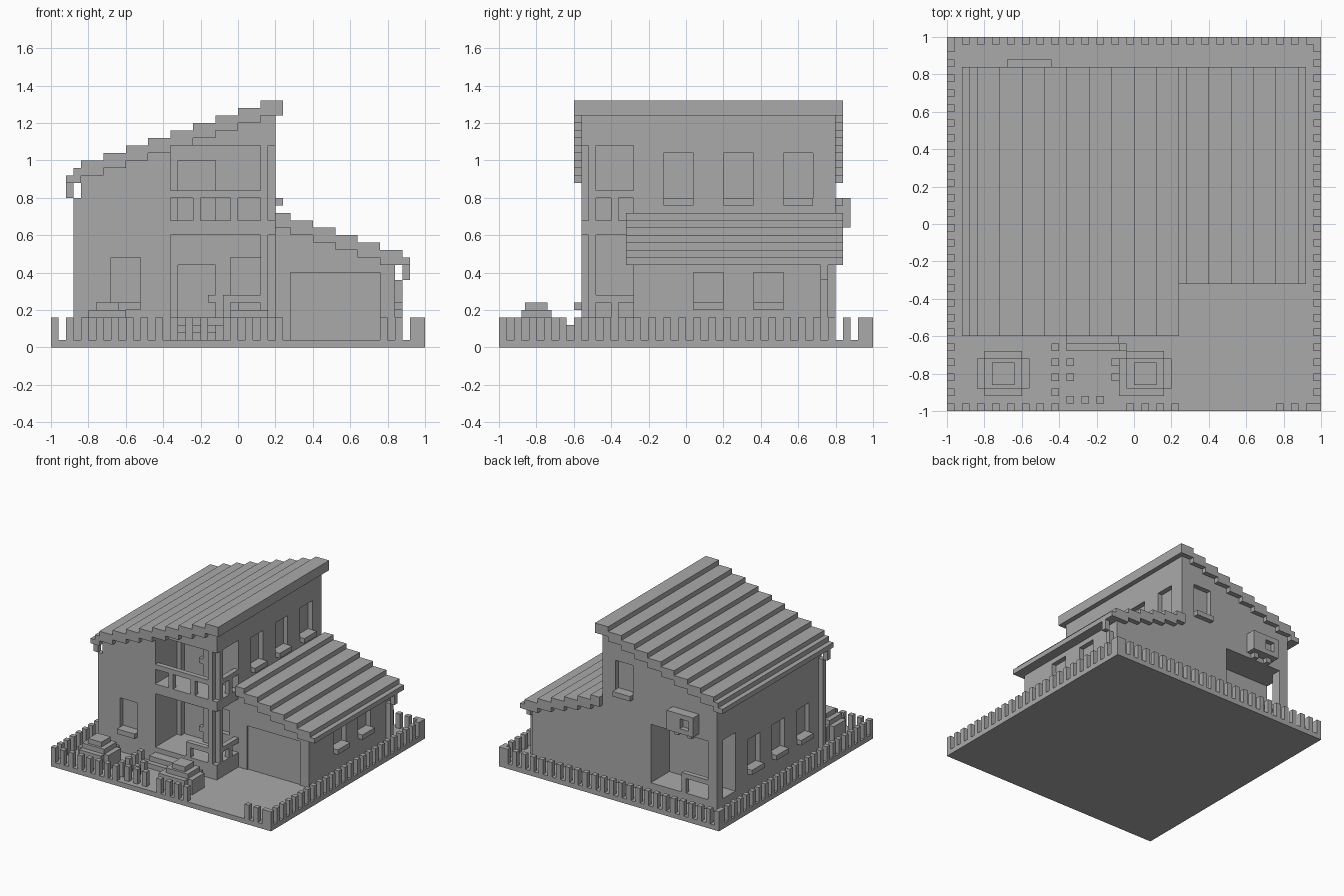
import bpy, bmesh

cube = bpy.data.objects.get("Cube")
if cube:
    bpy.data.objects.remove(cube, do_unlink=True)

U = 0.04  # block size
grey = bpy.data.materials.new("plain_grey")
grey.use_nodes = True
grey.diffuse_color = (0.4, 0.4, 0.4, 1)
grey.node_tree.nodes["Principled BSDF"].inputs["Base Color"].default_value = (0.4, 0.4, 0.4, 1)


def finish(name, bm):
    bmesh.ops.recalc_face_normals(bm, faces=bm.faces)
    me = bpy.data.meshes.new(name)
    bm.to_mesh(me)
    bm.free()
    me.materials.append(grey)
    ob = bpy.data.objects.new(name, me)
    bpy.context.collection.objects.link(ob)
    return ob


def boxes(name, items):
    """Join boxes given as (x0, x1, y0, y1, z0, z1)."""
    bm = bmesh.new()
    for x0, x1, y0, y1, z0, z1 in items:
        vs = bmesh.ops.create_cube(bm, size=1)["verts"]
        for v in vs:
            v.co = (x0 if v.co.x < 0 else x1, y0 if v.co.y < 0 else y1, z0 if v.co.z < 0 else z1)
    return finish(name, bm)


def extrude(name, outline, y0, y1):
    """Extrude an x-z outline along y."""
    bm = bmesh.new()
    face = bm.faces.new([bm.verts.new((x, y0, z)) for x, z in outline])
    new = bmesh.ops.extrude_face_region(bm, geom=[face])["geom"]
    bmesh.ops.translate(bm, vec=(0, y1 - y0, 0), verts=[v for v in new if isinstance(v, bmesh.types.BMVert)])
    return finish(name, bm)


def stairs(steps):
    return [p for x0, x1, z in steps for p in ((x0, z), (x1, z))]


def cut(body, items):
    for item in items:
        tool = boxes("cutter", [item])
        tool.hide_render = True
        mod = body.modifiers.new("cut", "BOOLEAN")
        mod.operation = "DIFFERENCE"
        mod.solver = "EXACT"
        mod.object = tool
        bpy.context.view_layer.objects.active = body
        bpy.ops.object.modifier_apply(modifier=mod.name)
        bpy.data.objects.remove(tool, do_unlink=True)


# Ground slab
boxes("ground", [(-1, 1, -1, 1, 0, U)])

# Stepped roofs: (x start, x end, underside height)
main_steps = [(-0.84 + 0.12 * i, -0.72 + 0.12 * i, 0.92 + U * i) for i in range(9)]
eave = [(-0.92, -0.88, 0.88), (-0.88, -0.84, 0.88)]
under = stairs(eave + main_steps)
over = stairs([(-0.92, -0.88, 0.92), (-0.88, -0.84, 0.96)] + [(a, b, z + 0.08) for a, b, z in main_steps])
extrude("main_roof", under + over[::-1], -0.6, 0.84)

low_steps = [(0.2, 0.28, 0.64)] + [(0.28 + 0.12 * i, 0.4 + 0.12 * i, 0.6 - U * i) for i in range(5)]
under = stairs(low_steps + [(0.88, 0.92, 0.44)])
over = stairs([(a, b, z + 0.08) for a, b, z in low_steps] + [(0.88, 0.92, 0.48)])
extrude("garage_roof", under + over[::-1], -0.32, 0.84)

# Walls under the roofs
walls = stairs(main_steps[:-1] + [(0.12, 0.2, 1.24)])
main = extrude("main_house", [(0.2, U), (-0.84, U)] + walls, -0.56, 0.8)
walls = stairs(low_steps[:-1] + [(0.76, 0.84, 0.44)])
garage = extrude("garage", [(0.84, U), (0.2, U)] + walls, -0.28, 0.8)

# Corner porch, balcony and back porch openings
cut(main, [
    (-0.36, 0.3, -0.6, -0.28, 0.16, 0.6),
    (-0.36, 0.3, -0.6, -0.28, 0.68, 1.08),
    (-0.9, -0.24, 0.56, 0.9, 0.12, 0.6),
])

# Windows and doors as shallow recesses, with sills below the windows
sills = []
recess = []
for y in (-0.12, 0.2, 0.52):
    recess.append((0.16, 0.3, y, y + 0.16, 0.8, 1.04))
    sills.append((0.2, 0.24, y, y + 0.16, 0.76, 0.8))
for y in (-0.4, -0.08, 0.24):
    recess.append((-0.9, -0.8, y, y + 0.16, 0.24, 0.48))
    sills.append((-0.88, -0.84, y, y + 0.16, 0.2, 0.24))
recess.append((-0.68, -0.52, -0.6, -0.52, 0.24, 0.48))
sills.append((-0.68, -0.52, -0.6, -0.56, 0.2, 0.24))
recess.append((-0.08, 0.08, 0.76, 0.9, 0.8, 1.04))
sills.append((-0.08, 0.08, 0.8, 0.84, 0.76, 0.8))
recess += [
    (-0.32, -0.12, -0.3, -0.24, 0.16, 0.44),
    (-0.04, 0.12, -0.3, -0.24, 0.28, 0.48),
    (-0.32, -0.12, -0.3, -0.24, 0.68, 1.0),
]
cut(main, recess)
openings = [(0.28, 0.76, -0.3, -0.27, U, 0.4)]
for y in (0.04, 0.36):
    openings.append((0.8, 0.9, y, y + 0.16, 0.24, 0.4))
    sills.append((0.84, 0.88, y, y + 0.16, 0.2, 0.24))
cut(garage, openings)
boxes("window_sills", sills)
boxes("door_handles", [(-0.16, -0.12, -0.28, -0.24, z, z + U) for z in (0.24, 0.8)])

# Notched corner pillar and back porch pillar
boxes("corner_pillar", [
    (0.12, 0.16, -0.56, -0.48, U, 1.08),
    (0.16, 0.2, -0.52, -0.48, U, 1.08),
])
boxes("back_pillar", [(-0.84, -0.76, 0.72, 0.8, U, 0.6)])

# Balcony and porch railings
boxes("balcony_rail", [
    (-0.36, 0.12, -0.56, -0.52, 0.8, 0.84),
    (0.16, 0.2, -0.48, -0.28, 0.8, 0.84),
    (-0.24, -0.2, -0.56, -0.52, 0.68, 0.8),
    (-0.04, 0, -0.56, -0.52, 0.68, 0.8),
    (0.16, 0.2, -0.4, -0.36, 0.68, 0.8),
])
boxes("porch_rail", [
    (-0.08, 0.12, -0.56, -0.52, 0.24, 0.28),
    (-0.08, -0.04, -0.56, -0.52, 0.16, 0.24),
    (0.16, 0.2, -0.48, -0.28, 0.24, 0.28),
    (0.16, 0.2, -0.4, -0.36, 0.16, 0.24),
])
boxes("back_porch_rail", [
    (-0.76, -0.52, 0.76, 0.8, 0.24, 0.28),
    (-0.56, -0.52, 0.76, 0.8, 0.12, 0.24),
])

# Front steps
boxes("front_steps", [
    (-0.36, -0.08, -0.68, -0.64, U, 0.08),
    (-0.36, -0.08, -0.64, -0.56, U, 0.12),
])

# Drain pipes
boxes("drain_pipes", [
    (-0.88, -0.84, -0.56, -0.52, U, 0.8),
    (-0.92, -0.88, -0.56, -0.52, 0.8, 0.88),
    (0.84, 0.88, 0.72, 0.76, U, 0.36),
    (0.88, 0.92, 0.72, 0.76, 0.36, 0.44),
])

# Wall unit at the back
unit = boxes("wall_unit", [(-0.68, -0.44, 0.8, 0.88, 0.64, 0.8)])
cut(unit, [(-0.64, -0.56, 0.84, 0.9, 0.68, 0.76)])
boxes("wall_unit_brackets", [(x, x + U, 0.8, 0.84, 0.6, 0.64) for x in (-0.64, -0.52)])

# Round-cornered stepped bushes
for name, cx in (("left_bush", -0.7), ("right_bush", 0.06)):
    layers = [(0.14, 0.08, U, 0.16), (0.1, 0.12, U, 0.16), (0.1, 0.08, 0.16, 0.2), (0.06, 0.06, 0.2, 0.24)]
    boxes(name, [(cx - a, cx + a, -0.8 - b, -0.8 + b, z0, z1) for a, b, z0, z1 in layers])


# Picket fence with gaps for the gate and driveway
def picket(x, y, top=0.16):
    return (x, x + U, y, y + U, U, top)


fence = []
spots = [-1 + 2 * U * i for i in range(25)] + [0.96]
for s in spots:
    fence.append(picket(s, 0.96))
    if -0.99 < s < 0.95:
        fence += [picket(-1, s), picket(0.96, s)]
    if not (-0.39 < s < -0.1 or 0.27 < s < 0.74):
        fence.append(picket(s, -1))
boxes("fence", fence)

path = [picket(x, -0.92 + 0.08 * i) for x in (-0.44, -0.08) for i in range(4)]
path += [picket(x, y, 0.12) for x in (-0.36, -0.12) for y in (-0.84, -0.76)]
path += [picket(x, -0.96) for x in (-0.36, -0.28, -0.2)]
boxes("path_fence", path)
